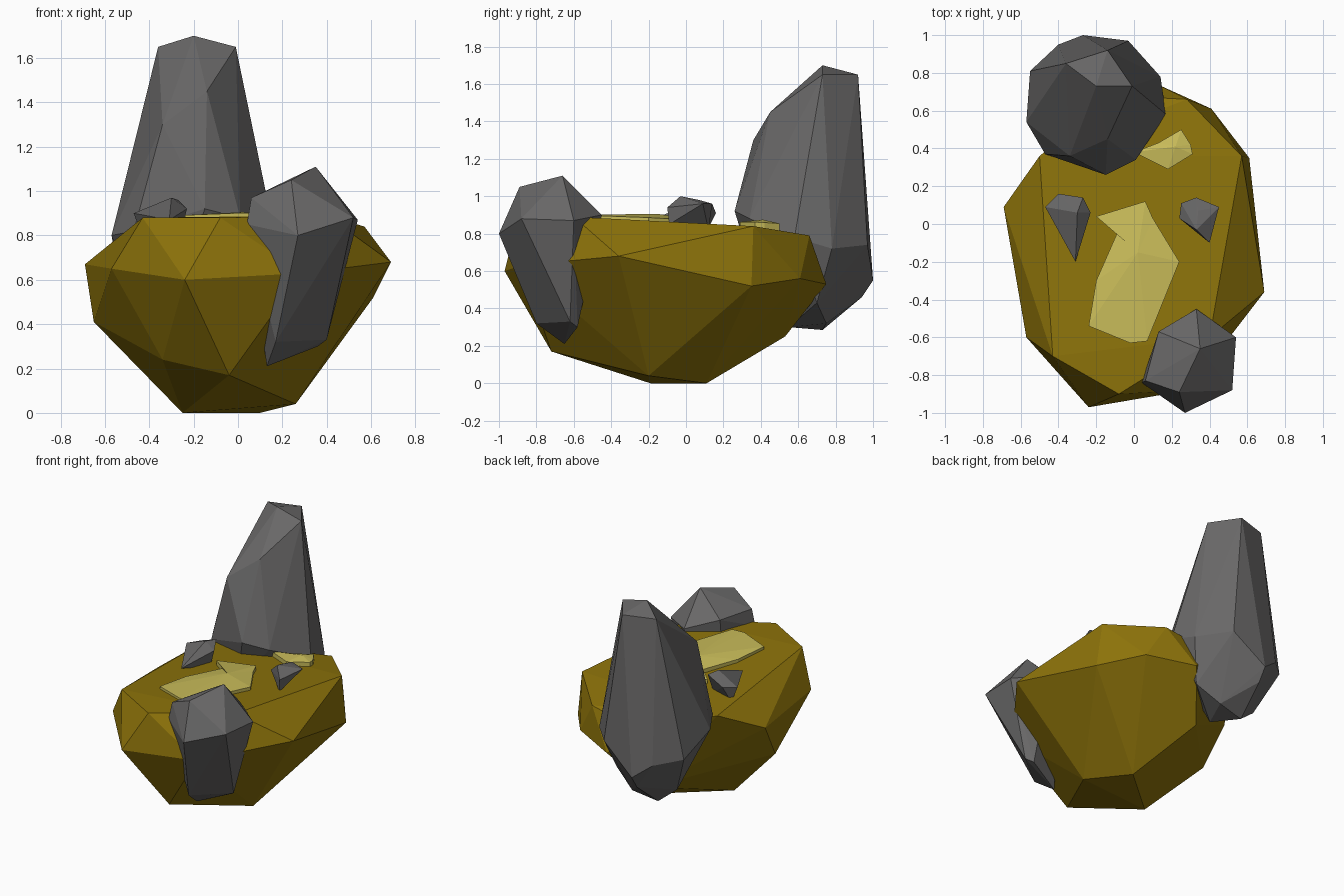
import bpy, bmesh


def material(name, rgb):
    m = bpy.data.materials.new(name)
    m.diffuse_color = (*rgb, 1)
    return m


OCHRE = material("ochre", (0.265, 0.17, 0.003))
GREY = material("stone_grey", (0.14, 0.137, 0.137))
YELLOW = material("pale_yellow", (0.58, 0.50, 0.10))


def finish(name, bm, mat):
    bmesh.ops.recalc_face_normals(bm, faces=bm.faces)
    mesh = bpy.data.meshes.new(name)
    bm.to_mesh(mesh)
    bm.free()
    mesh.materials.append(mat)
    ob = bpy.data.objects.new(name, mesh)
    bpy.context.collection.objects.link(ob)
    return ob


def rock(name, corners, mat):
    """Faceted boulder: convex hull around its corners."""
    bm = bmesh.new()
    for c in corners:
        bm.verts.new(c)
    bmesh.ops.convex_hull(bm, input=bm.verts)
    loose = [v for v in bm.verts if not v.link_faces]
    bmesh.ops.delete(bm, geom=loose, context='VERTS')
    bmesh.ops.dissolve_limit(bm, angle_limit=0.03, verts=bm.verts, edges=bm.edges)
    return finish(name, bm, mat)


def patch(name, outline, peak, mat):
    """Thin faceted crust lying on the sloping top of the boulder."""
    bm = bmesh.new()
    top = [bm.verts.new((x, y, 0.872 + 0.02 * x - 0.045 * y)) for x, y in outline]
    low = [bm.verts.new((x, y, 0.79)) for x, y in outline]
    mid = bm.verts.new(peak)
    n = len(top)
    for i in range(n):
        j = (i + 1) % n
        bm.faces.new((top[i], top[j], mid))
        bm.faces.new((top[i], low[i], low[j], top[j]))
    bm.faces.new(low)
    return finish(name, bm, mat)


# Large base boulder
rock("base_boulder", [
    (-0.43, -0.70, 0.88), (-0.08, -0.90, 0.88), (0.40, -0.60, 0.89),     # top rim
    (0.57, 0.36, 0.84), (0.28, 0.66, 0.79), (-0.10, 0.68, 0.72), (-0.50, 0.36, 0.81),
    (-0.24, -0.97, 0.60), (0.29, -0.88, 0.63), (0.69, -0.36, 0.68),      # waist
    (0.61, 0.35, 0.52), (0.41, 0.61, 0.56), (0.10, 0.75, 0.53),
    (-0.69, 0.09, 0.67), (-0.57, -0.60, 0.65), (-0.65, -0.08, 0.41),
    (-0.34, -0.57, 0.24), (-0.04, -0.72, 0.17), (-0.08, 0.53, 0.25),     # underside
    (-0.25, -0.19, 0.0), (0.10, 0.11, 0.0), (0.26, -0.20, 0.04)], OCHRE)

# Tall standing stone at the back
rock("tall_stone", [
    (-0.36, 0.85, 1.65), (-0.14, 0.92, 1.65), (-0.01, 0.73, 1.65),       # tip
    (-0.20, 0.73, 1.70), (-0.14, 0.45, 1.45), (-0.34, 0.36, 1.30),
    (-0.57, 0.54, 0.80), (-0.47, 0.37, 0.82), (-0.15, 0.26, 0.92),       # widest ring
    (0.01, 0.34, 0.88), (0.17, 0.58, 0.78), (0.14, 0.78, 0.72),
    (-0.03, 0.97, 0.74), (-0.40, 0.95, 0.65), (-0.55, 0.81, 0.68), (-0.27, 1.0, 0.55),
    (-0.27, 0.94, 0.46), (-0.29, 0.73, 0.285), (-0.18, 0.55, 0.30),      # foot
    (-0.10, 0.75, 0.32), (-0.42, 0.70, 0.39), (0.06, 0.70, 0.43), (-0.25, 0.36, 0.60)], GREY)

# Leaning stone at the front
rock("front_stone", [
    (0.35, -0.66, 1.11), (0.24, -0.89, 1.05),                            # tip
    (0.27, -1.0, 0.80), (0.52, -0.88, 0.88), (0.54, -0.60, 0.87),
    (0.33, -0.45, 0.90), (0.13, -0.57, 0.97), (0.06, -0.83, 0.97), (0.04, -0.84, 0.85),
    (0.17, -0.80, 0.32), (0.13, -0.65, 0.21), (0.40, -0.62, 0.33), (0.36, -0.58, 0.30)], GREY)

# Two pebbles on top
rock("left_pebble", [
    (-0.47, 0.09, 0.90), (-0.40, 0.16, 0.91), (-0.27, 0.14, 0.96), (-0.23, 0.06, 0.92),
    (-0.30, 0.06, 0.97), (-0.31, -0.20, 0.87), (-0.43, 0.10, 0.79), (-0.26, 0.06, 0.80)], GREY)
rock("right_pebble", [
    (0.25, 0.11, 0.93), (0.33, 0.14, 0.96), (0.45, 0.09, 0.96), (0.34, 0.07, 0.98),
    (0.33, -0.03, 1.0), (0.24, 0.03, 0.92), (0.40, -0.10, 0.94), (0.39, -0.09, 0.85),
    (0.32, 0.12, 0.82)], GREY)

# Yellow crusts on top
patch("large_crust", [
    (-0.24, -0.54), (-0.02, -0.63), (0.07, -0.62), (0.24, -0.20), (0.10, 0.03),
    (0.06, 0.12), (-0.20, 0.04), (-0.09, -0.05), (-0.20, -0.30)], (0.02, -0.15, 0.905), YELLOW)
patch("small_crust", [
    (0.00, 0.38), (0.18, 0.29), (0.31, 0.37), (0.30, 0.42), (0.25, 0.50),
    (0.13, 0.43)], (0.22, 0.41, 0.875), YELLOW)
